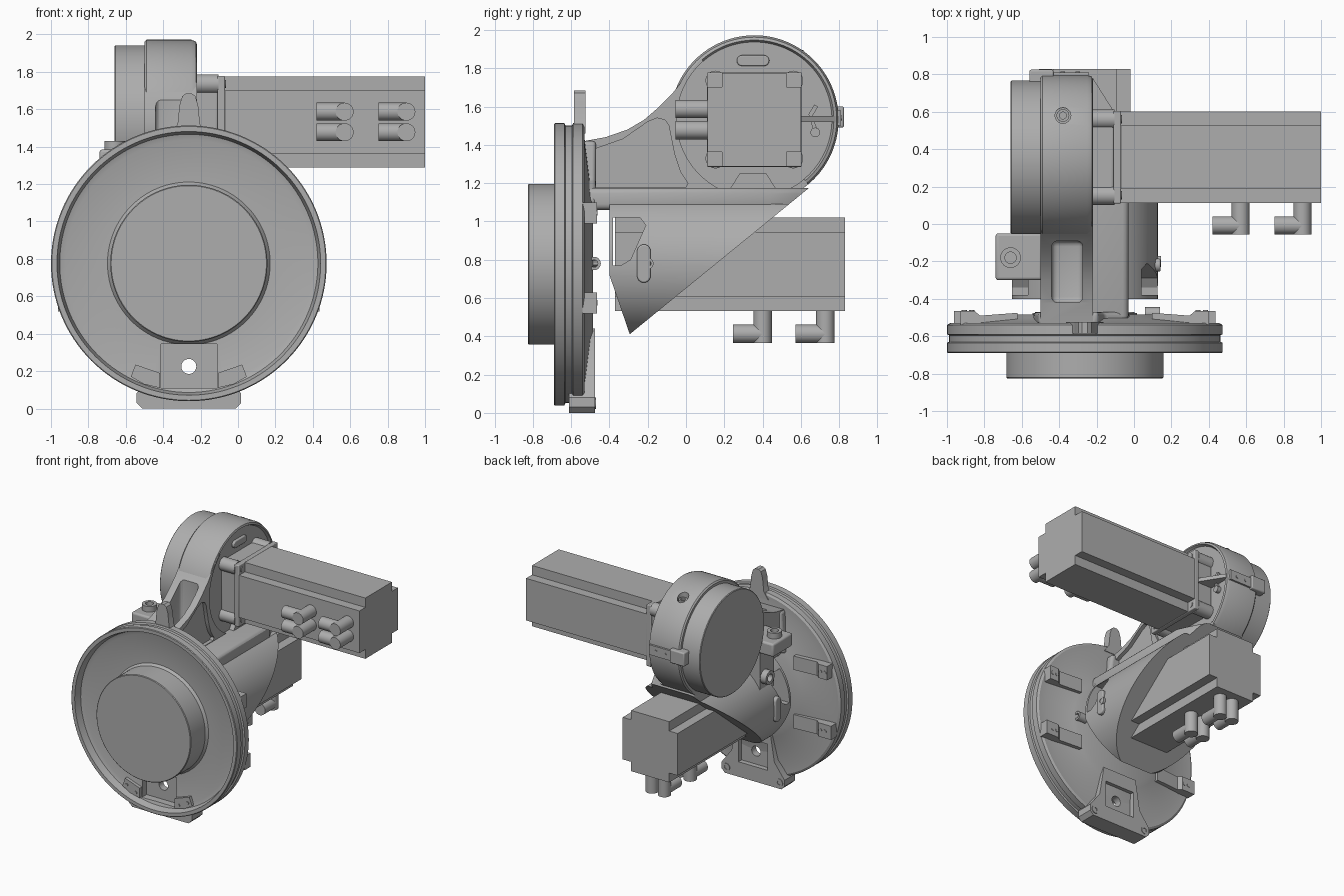
import bpy, bmesh, math
from mathutils import Vector

if "Cube" in bpy.data.objects:
    bpy.data.objects.remove(bpy.data.objects["Cube"])

grey = bpy.data.materials.new("cast_grey")
grey.use_nodes = True
COLOUR = (0.42, 0.42, 0.42, 1)
grey.diffuse_color = COLOUR
grey.node_tree.nodes["Principled BSDF"].inputs["Base Color"].default_value = COLOUR

CX, CZ = -0.263, 0.776     # flange and lower motor axis
DY, DZ = 0.357, 1.532      # drum and upper motor axis
TAU = math.tau


def place(axis, u, v, w):
    """Plane coordinates u, v and depth w along the axis."""
    return {"x": (w, u, v), "y": (u, w, v), "z": (u, v, w)}[axis]


def finish(name, bm, bevel=0):
    bmesh.ops.recalc_face_normals(bm, faces=bm.faces)
    me = bpy.data.meshes.new(name)
    bm.to_mesh(me)
    bm.free()
    me.materials.append(grey)
    ob = bpy.data.objects.new(name, me)
    bpy.context.collection.objects.link(ob)
    if bevel:
        mod = ob.modifiers.new("bevel", "BEVEL")
        mod.width, mod.segments, mod.limit_method = bevel, 3, "ANGLE"
        mod.angle_limit = math.radians(40)
    return ob


def prism(name, axis, pts, a, b, bevel=0):
    bm = bmesh.new()
    face = bm.faces.new([bm.verts.new(place(axis, u, v, a)) for u, v in pts])
    ext = bmesh.ops.extrude_face_region(bm, geom=[face])
    shift = Vector(place(axis, 0, 0, b - a))
    bmesh.ops.translate(bm, vec=shift, verts=[g for g in ext["geom"] if isinstance(g, bmesh.types.BMVert)])
    return finish(name, bm, bevel)


def box(name, x, y, z, bevel=0):
    return prism(name, "z", [(x[0], y[0]), (x[1], y[0]), (x[1], y[1]), (x[0], y[1])], *z, bevel)


def lathe(name, axis, cu, cv, profile, n=96):
    """Spin (radius, depth) pairs about an axis; radius 0 closes the ends."""
    bm = bmesh.new()
    rings = []
    for r, w in profile:
        count = n if r > 0 else 1
        rings.append([bm.verts.new(place(axis, cu + r * math.cos(TAU * i / n), cv + r * math.sin(TAU * i / n), w))
                      for i in range(count)])
    for p, q in zip(rings, rings[1:]):
        for i in range(n):
            j = (i + 1) % n
            quad = [p[i % len(p)], p[j % len(p)], q[j % len(q)], q[i % len(q)]]
            bm.faces.new(list(dict.fromkeys(quad)))
    return finish(name, bm)


def cyl(name, axis, cu, cv, r, a, b, n=32):
    return lathe(name, axis, cu, cv, [(0, a), (r, a), (r, b), (0, b)], n)


def socket(name, axis, cu, cv, r, a, b):
    """Bolt head with a sunk socket at end b."""
    c = a + (b - a) * 0.3
    return lathe(name, axis, cu, cv, [(0, a), (r, a), (r, b), (r * 0.55, b), (r * 0.55, c), (0, c)], 24)


def oval(cu, cv, hw, hh, n=8):
    """Stadium outline, long side along u when hw > hh."""
    r, du, dv = min(hw, hh), max(hw - hh, 0), max(hh - hw, 0)
    out = []
    for i in range(4 * n):
        t = TAU * (i + 0.5) / (4 * n)
        c, s = math.cos(t), math.sin(t)
        out.append((cu + r * c + math.copysign(du, c), cv + r * s + math.copysign(dv, s)))
    return out


def cut(target, *cutters):
    for c in cutters:
        mod = target.modifiers.new("cut", "BOOLEAN")
        mod.operation, mod.object, mod.solver = "DIFFERENCE", c, "EXACT"
    bpy.context.view_layer.update()
    me = bpy.data.meshes.new_from_object(target.evaluated_get(bpy.context.evaluated_depsgraph_get()))
    target.modifiers.clear()
    target.data = me
    for c in cutters:
        bpy.data.objects.remove(c)


def slope_cutter():
    """Everything behind the diagonal underside."""
    return prism("slope_cutter", "x", [(-0.6, 0.161), (0.9, 1.385), (1.2, 0.5), (0.5, -0.3)], -1, 0.5)


# Dished mounting flange with its hub
flange = lathe("flange", "y", CX, CZ, [
    (0, -0.825), (0.415, -0.825), (0.42, -0.82), (0.42, -0.64), (0.435, -0.62), (0.66, -0.625), (0.69, -0.635),
    (0.705, -0.69), (0.732, -0.69), (0.737, -0.685), (0.737, -0.635), (0.725, -0.63), (0.725, -0.595),
    (0.737, -0.59), (0.737, -0.54), (0.72, -0.53), (0.66, -0.53), (0.42, -0.5), (0.38, -0.485), (0, -0.485)], 128)
cut(flange, box("window_cutter", (CX - 0.15, CX + 0.15), (-0.8, -0.57), (0.11, 0.345)),
    cyl("hole_cutter", "y", CX, 0.225, 0.04, -0.8, -0.3))

# Foot bracket under the flange
half = [(0.25, 0), (0.28, 0.03), (0.28, 0.08), (0.19, 0.2), (0.15, 0.44)]
outline = [(CX + x, z) for x, z in half] + [(CX - x, z) for x, z in reversed(half)]
foot = prism("foot_bracket", "y", outline, -0.61, -0.475)
cut(foot, box("panel_cutter", (CX - 0.13, CX + 0.13), (-0.515, -0.4), (0.12, 0.33)),
    box("front_cutter", (CX - 0.15, CX + 0.15), (-0.8, -0.57), (0.11, 0.345)),
    cyl("foot_hole_cutter", "y", CX, 0.225, 0.04, -0.8, -0.3))
for s in (-1, 1):
    socket("foot_bolt", "y", CX + s * 0.235, 0.05, 0.03, -0.5, -0.47)
    wing = [(0.155, 0.11), (0.24, 0.13), (0.31, 0.17), (0.285, 0.235), (0.155, 0.19)]
    prism("bracket_wing", "y", [(CX + s * x, z) for x, z in wing], -0.65, -0.61)
    for x, z in ((0.19, 0.145), (0.27, 0.185)):
        cyl("wing_bolt", "y", CX + s * x, z, 0.012, -0.657, -0.64, 12)
    # Rib blocks on the flange back
    for z, end in ((1.045, 0.665), (0.575, 0.7)):
        prism("flange_rib", "z", [(CX + s * x, y) for x, y in
              ((0.36, -0.53), (0.36, -0.475), (0.56, -0.49), (0.59, -0.465), (end, -0.465), (end, -0.54))],
              z - 0.055, z + 0.055)
        for x in (0.605, 0.645):
            cyl("rib_bolt", "y", CX + s * x, z, 0.014, -0.48, -0.461, 12)

# Pointed tab on top of the flange
tab = [(0.1, 1.46), (0.06, 1.52), (0.05, 1.62), (0.035, 1.67), (0.015, 1.685)]
prism("top_tab", "y", [(CX + x, z) for x, z in tab] + [(CX - x, z) for x, z in reversed(tab)], -0.585, -0.525)

# Arm from the flange up to the drum
arm = prism("arm", "x", [(-0.53, 1.09), (-0.53, 1.42), (-0.42, 1.44), (-0.305, 1.48), (-0.22, 1.53), (-0.15, 1.59),
                         (-0.07, 1.67), (0.01, 1.77), (0.08, 1.85), (0.36, 1.535), (0.638, 1.194), (0.52, 1.1)],
            -0.5, -0.22)
pocket = prism("pocket_cutter", "x", [(-0.5, 1.18), (-0.5, 1.37), (-0.33, 1.43), (-0.2, 1.52), (-0.15, 1.54),
                                      (-0.11, 1.53), (-0.09, 1.5), (-0.06, 1.35), (-0.03, 1.26), (0.01, 1.2),
                                      (0, 1.18)], -0.25, 0)
cut(arm, pocket, box("slot_cutter", (-0.44, -0.275), (-0.42, -0.09), (1.22, 2), 0.03),
    cyl("face_cutter", "x", DY, DZ, 0.405, -0.24, 0, 128))
prism("arm_root", "y", [(-0.54, 1.09), (-0.02, 1.09), (-0.04, 1.16), (-0.16, 1.22), (-0.19, 1.42), (-0.51, 1.42)],
      -0.54, -0.47, 0.02)

# Skirt joining the arm to the bell, narrowing toward the drum
skirt = prism("skirt", "z", [(-0.5, -0.52), (-0.03, -0.52), (-0.03, 0.44), (-0.1, 0.58), (-0.22, 0.78), (-0.5, 0.78)],
              1.06, 1.175, 0.03)
cut(skirt, slope_cutter())

# Bell housing: bored out, flat on top and sliced along the diagonal
bell = cyl("bell_housing", "y", CX, CZ, 0.39, -0.4, 0.75, 96)
window = prism("window_cutter", "x", [(-0.38, 0.77), (-0.38, 1.02), (-0.24, 1.02), (-0.21, 0.98), (-0.29, 0.8),
                                      (-0.34, 0.77)], -1, 0.5)
trim = prism("trim_cutter", "x", [(-0.7, 0.3), (-0.7, 0.8), (-0.4, 0.72), (-0.29, 0.4), (-0.25, 0.2)], -1, 0.5)
cut(bell, cyl("bore_cutter", "y", CX, CZ, 0.37, -0.36, 1, 96), slope_cutter(), trim, window,
    box("top_cutter", (-1, 1), (-1, 1), (1.09, 1.5)))
for s in (-1, 1):
    a = CX + s * 0.37
    prism("side_slot", "x", oval(-0.22, 0.78, 0.035, 0.1), a, a + s * 0.035, 0.008)
socket("bell_bolt", "x", -0.2, 0.78, 0.03, 0.1, 0.145)
cyl("eye_stem", "y", 0.1, 0.78, 0.015, -0.51, -0.46, 12)
socket("eye", "x", -0.48, 0.78, 0.035, 0.06, 0.14)

# Clamp block and side boss
box("clamp_block", (-0.74, -0.49), (-0.3, -0.05), (1.28, 1.385), 0.015)
box("clamp_base", (-0.6, -0.49), (-0.26, -0.08), (0.94, 1.3))
socket("clamp_bolt", "z", -0.66, -0.18, 0.055, 1.37, 1.43)
socket("side_boss", "x", -0.14, 1.06, 0.055, -0.55, -0.65)

# Drum with its output disc
drum = lathe("drum", "x", DY, DZ, [(0, -0.5), (0.43, -0.5), (0.44, -0.49), (0.44, -0.25), (0.43, -0.225),
                                   (0.415, -0.22), (0.405, -0.24), (0, -0.24)], 128)
cut(drum, cyl("plug_cutter", "z", -0.38, 0.58, 0.042, 1.87, 2.1))
socket("drum_plug", "z", -0.38, 0.58, 0.034, 1.85, 1.895)
lathe("output_disc", "x", DY, DZ, [(0, -0.66), (0.405, -0.66), (0.41, -0.655), (0.41, -0.45), (0, -0.45)], 128)
box("drum_lug", (-0.56, -0.43), (0.74, 0.825), (1.49, 1.6), 0.01)
box("drum_lug_strip", (-0.43, -0.24), (0.74, 0.81), (1.5, 1.58))
for x in (-0.38, -0.3):
    cyl("lug_bolt", "y", x, 1.54, 0.012, 0.8, 0.815, 12)
prism("drum_slot", "x", oval(0.35, 1.84, 0.085, 0.028), -0.25, -0.22, 0.006)
prism("drum_chin", "x", [(0.23, 1.17), (0.47, 1.17), (0.42, 1.25), (0.28, 1.25)], -0.25, -0.2)

# Small lever and its gusset on the drum face
prism("lever", "x", [(0.64, 1.56), (0.67, 1.61), (0.69, 1.6), (0.66, 1.55), (0.69, 1.47), (0.67, 1.46)], -0.25, -0.22)
cyl("lever_pivot", "x", 0.675, 1.465, 0.025, -0.25, -0.21, 16)
prism("side_gusset", "z", [(-0.25, 0.59), (-0.1, 0.59), (-0.22, 0.78), (-0.25, 0.78)], 1.52, 1.55)

# Upper motor seat with corner lugs and plate
box("motor_seat", (-0.25, -0.1), (0.13, 0.59), (1.305, 1.765), 0.02)
box("motor_plate", (-0.11, -0.07), (DY - 0.247, DY + 0.247), (DZ - 0.247, DZ + 0.247), 0.006)
for sy in (-1, 1):
    for sz in (-1, 1):
        y, z = DY + sy * 0.203, DZ + sz * 0.203
        cyl("seat_lug", "x", y, z, 0.052, -0.245, -0.105)
        cyl("seat_bolt", "x", y, z, 0.022, -0.1, -0.065, 16)


def motor(name, axis, cu, cv, a, b, h=0.244, n=0.075):
    """Square body with notched corners."""
    k = h - n
    quarter = [(h, k), (k, k), (k, h)]
    pts = []
    for i in range(4):
        c, s = round(math.cos(i * TAU / 4)), round(math.sin(i * TAU / 4))
        pts += [(cu + u * c - v * s, cv + u * s + v * c) for u, v in quarter]
    return prism(name, axis, pts, a, b)


motor("upper_motor", "x", DY, DZ, -0.09, 1.0)
motor("lower_motor", "y", CX, CZ, -0.37, 0.83)

# Elbow connectors in pairs on each motor
R = 0.048
for s in (-0.055, 0.055):
    for p in (0.57, 0.9):
        cyl("upper_plug_stem", "y", p, DZ + s, R, -0.055, 0.13)
        cyl("upper_plug_arm", "x", -0.007, DZ + s, R, p - 0.15, p)
    for p in (0.4, 0.728):
        cyl("lower_plug_stem", "z", CX + s, p, R, 0.365, 0.55)
        cyl("lower_plug_arm", "y", CX + s, 0.413, R, p - 0.155, p)

# Smooth the round parts, keep edges sharp
bpy.ops.object.select_all(action="DESELECT")
for ob in bpy.context.scene.objects:
    if ob.type == "MESH":
        ob.select_set(True)
        bpy.context.view_layer.objects.active = ob
bpy.ops.object.shade_smooth_by_angle(angle=math.radians(30))
